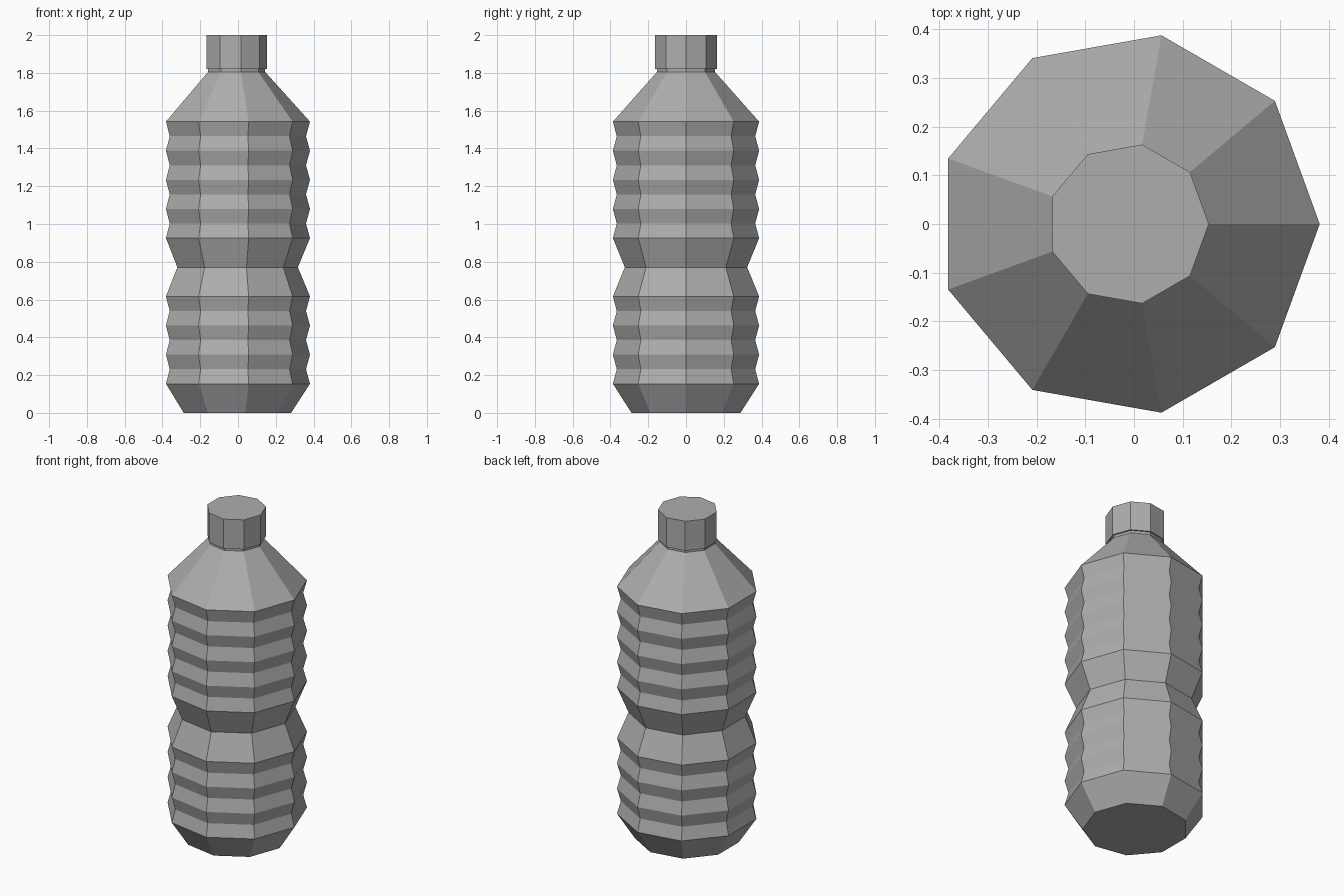
import bpy, bmesh
from math import cos, sin, tau

if "Cube" in bpy.data.objects:
    bpy.data.objects.remove(bpy.data.objects["Cube"])

SIDES = 9
CX = -0.012  # nonagon axis offset that centres the bounding box

# Mid-grey plastic
grey = bpy.data.materials.new("grey_plastic")
grey.diffuse_color = (0.42, 0.42, 0.42, 1)
grey.use_nodes = True
grey.node_tree.nodes["Principled BSDF"].inputs["Base Color"].default_value = grey.diffuse_color


def lathe(name, profile):
    """Revolve (radius, z) points into a closed, flat-faced nine-sided solid."""
    bm = bmesh.new()
    rings = [[bm.verts.new((CX + r * cos(tau * i / SIDES), r * sin(tau * i / SIDES), z))
              for i in range(SIDES)] for r, z in profile]
    for a, b in zip(rings, rings[1:]):
        for i in range(SIDES):
            j = (i + 1) % SIDES
            bm.faces.new((a[i], a[j], b[j], b[i]))
    bm.faces.new(rings[0][::-1])
    bm.faces.new(rings[-1])
    mesh = bpy.data.meshes.new(name)
    bm.to_mesh(mesh)
    bm.free()
    mesh.materials.append(grey)
    obj = bpy.data.objects.new(name, mesh)
    bpy.context.collection.objects.link(obj)
    return obj


FULL, GROOVE, WAIST = 0.393, 0.372, 0.329
STEP = 0.0771


def ribs(z, count):
    """Alternating full and grooved rings, starting and ending on full."""
    return [(GROOVE if k % 2 else FULL, z + k * STEP) for k in range(2 * count + 1)]


# Bottle body: tapered base, lower ribs, waist, upper ribs, shoulder, neck
body = [(0.293, 0.0)]
body += ribs(2 * STEP, 3)
body += [(WAIST, 10 * STEP)]
body += ribs(12 * STEP, 4)
body += [(0.156, 1.805), (0.156, 1.825)]
lathe("bottle_body", body)

# Screw cap
lathe("bottle_cap", [(0.1655, 1.82), (0.1655, 2.0)])
